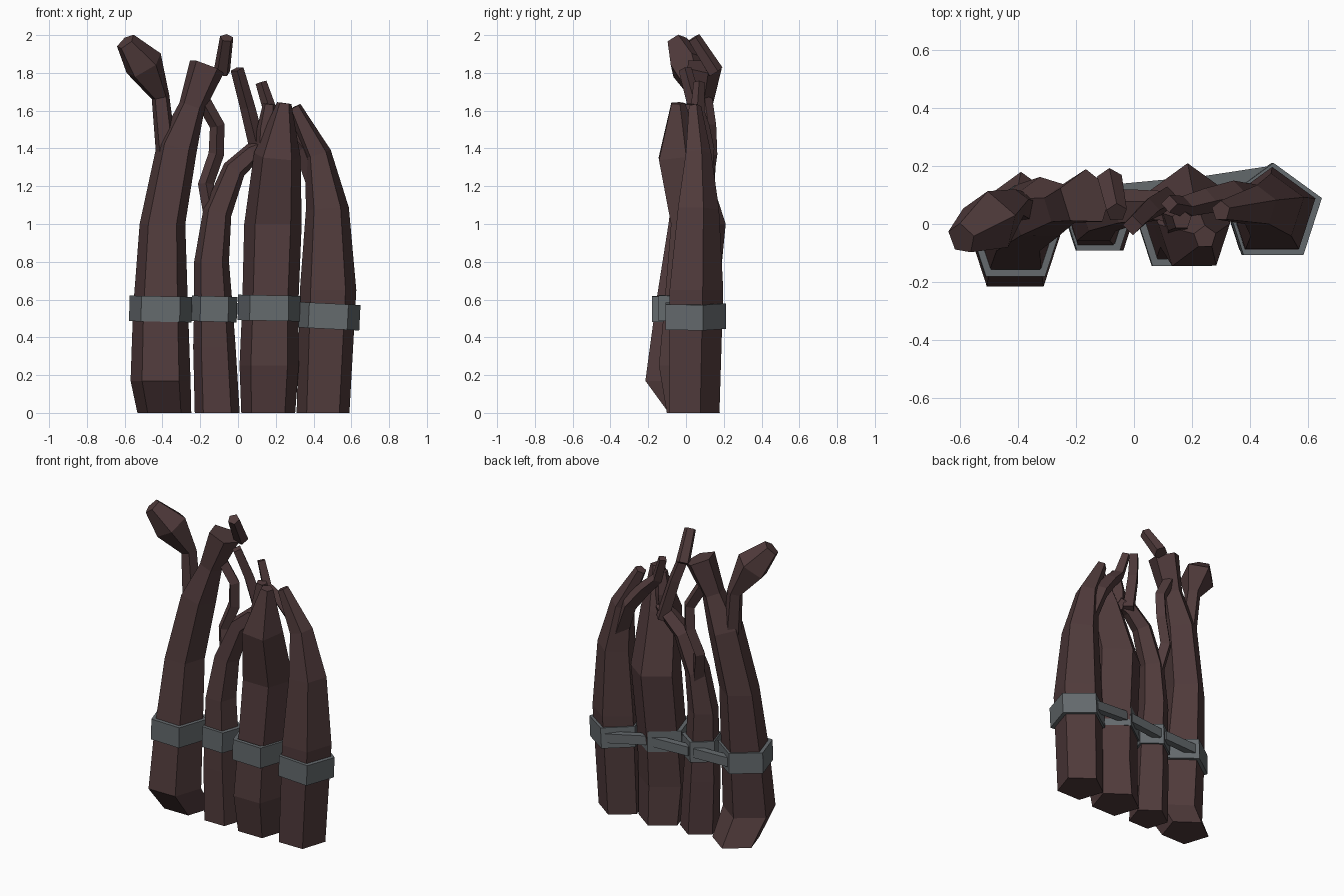
import bpy, bmesh
from math import cos, sin, pi
from mathutils import Vector, Matrix

cube = bpy.data.objects.get("Cube")
if cube:
    bpy.data.objects.remove(cube)


def material(name, rgb):
    m = bpy.data.materials.new(name)
    m.use_nodes = True
    m.diffuse_color = (*rgb, 1)
    bsdf = m.node_tree.nodes["Principled BSDF"]
    bsdf.inputs["Base Color"].default_value = (*rgb, 1)
    bsdf.inputs["Roughness"].default_value = 0.9
    return m


BARK = material("dark bark", (0.080, 0.043, 0.044))
IRON = material("grey iron", (0.13, 0.145, 0.155))


def finish(name, bm, mat):
    bmesh.ops.recalc_face_normals(bm, faces=bm.faces)
    mesh = bpy.data.meshes.new(name)
    bm.to_mesh(mesh)
    bm.free()
    mesh.materials.append(mat)
    ob = bpy.data.objects.new(name, mesh)
    bpy.context.collection.objects.link(ob)
    return ob


def bridge(bm, a, b):
    n = len(a)
    for i in range(n):
        bm.faces.new((a[i], a[(i + 1) % n], b[(i + 1) % n], b[i]))


def limb(name, path, sides=5):
    """Tapered faceted limb through (x, y, z, radius) points."""
    bm = bmesh.new()
    pts = [Vector(p[:3]) for p in path]
    u = Vector((1, 0, 0))
    rings = []
    for i, p in enumerate(pts):
        t = (pts[min(i + 1, len(pts) - 1)] - pts[max(i - 1, 0)]).normalized()
        if p.z < 1.02:
            t = Vector((0, 0, 1))
        u = (u - t * u.dot(t)).normalized()
        v = t.cross(u)
        ring = []
        for k in range(sides):
            a = pi / 2 + 2 * pi * k / sides
            ring.append(bm.verts.new(p + path[i][3] * (u * cos(a) + v * sin(a))))
        rings.append(ring)
    for a, b in zip(rings, rings[1:]):
        bridge(bm, a, b)
    bm.faces.new(rings[0])
    bm.faces.new(rings[-1])
    return finish(name, bm, BARK)


def band(name, centre, r, tilt, height=0.135):
    """Five-sided iron hoop."""
    bm = bmesh.new()
    loops = []
    for rad, z in ((r, -1), (r, 1), (r - 0.03, 1), (r - 0.03, -1)):
        loops.append([bm.verts.new((rad * cos(pi / 2 + 2 * pi * k / 5),
                                    rad * sin(pi / 2 + 2 * pi * k / 5),
                                    z * height / 2)) for k in range(5)])
    for i in range(4):
        bridge(bm, loops[i], loops[(i + 1) % 4])
    bm.transform(Matrix.Translation(centre) @ Matrix.Rotation(tilt, 4, 'Y'))
    return finish(name, bm, IRON)


def strap(name, a, b, depth=0.045, height=0.06):
    """Flat bar joining two hoops."""
    a, b = Vector(a), Vector(b)
    d = b - a
    bm = bmesh.new()
    bmesh.ops.create_cube(bm, size=1)
    bm.transform(Matrix.Translation((a + b) / 2) @ d.to_track_quat('X', 'Z').to_matrix().to_4x4()
                 @ Matrix.Diagonal((d.length, depth, height, 1)))
    return finish(name, bm, IRON)


# Main trunks, from right to left
limb("right_trunk", [(-.39, .03, 0, .15), (-.41, -.08, .17, .167), (-.41, -.04, .55, .153),
                     (-.4, .01, 1, .127), (-.325, .05, 1.4, .113), (-.245, .065, 1.62, .073),
                     (-.165, .09, 1.835, .1)])
limb("inner_right_trunk", [(-.11, .01, 0, .125), (-.125, .01, .35, .118), (-.13, .01, .55, .108),
                           (-.14, .02, .8, .097), (-.11, .04, 1.06, .08),
                           (-.02, .055, 1.29, .065), (.08, .06, 1.38, .055), (.16, .04, 1.42, .04)])
limb("inner_left_trunk", [(.16, .02, 0, .15), (.165, -.01, .25, .165), (.17, .01, .55, .156),
                          (.185, .05, 1, .16), (.208, -.04, 1.36, .13), (.245, -.045, 1.64, .04)])
limb("left_trunk", [(.45, .03, 0, .147), (.477, .04, .65, .157), (.473, .055, 1.08, .12),
                    (.424, .06, 1.37, .074), (.3, .045, 1.62, .036)])

# Branches
limb("right_knob_branch", [(-.37, .05, 1.28, .06), (-.41, .07, 1.67, .05),
                           (-.497, .01, 1.84, .11), (-.595, -.05, 1.965, .057)])
limb("right_top_twig", [(-.085, .155, 1.805, .045), (-.06, .04, 1.985, .037)])
limb("hanging_branch", [(-.13, .06, 1, .045), (-.17, .1, 1.21, .042), (-.115, .125, 1.37, .041),
                        (-.11, .12, 1.52, .04), (-.19, .1, 1.66, .04)], 4)
limb("centre_twig", [(.115, .085, 1.36, .045), (.05, .05, 1.62, .04), (-.005, -.005, 1.82, .035)], 4)
limb("forked_tip", [(.15, .01, 1.36, .06), (.15, .02, 1.5, .053), (.165, .015, 1.635, .035)])
limb("left_crossing_branch", [(.43, .08, 1.18, .055), (.345, .1, 1.4, .05), (.25, .08, 1.52, .044),
                              (.17, .06, 1.6, .037), (.122, .07, 1.75, .03)], 4)

# Iron hoops and the straps joining them behind
HOOPS = [("right_band", (-.41, -.04, .55), .174, .02), ("inner_right_band", (-.125, .01, .55), .126, .03),
         ("inner_left_band", (.165, -.005, .555), .174, .02), ("left_band", (.478, .035, .512), .176, .05)]
for hoop in HOOPS:
    band(*hoop)
for (na, ca, ra, _), (nb, cb, rb, _) in zip(HOOPS, HOOPS[1:]):
    start = (ca[0] + .02, ca[1] + ra * .8, ca[2])
    end = (cb[0] - .02, cb[1] + rb * .8, cb[2])
    strap(na + "_strap", start, end)
